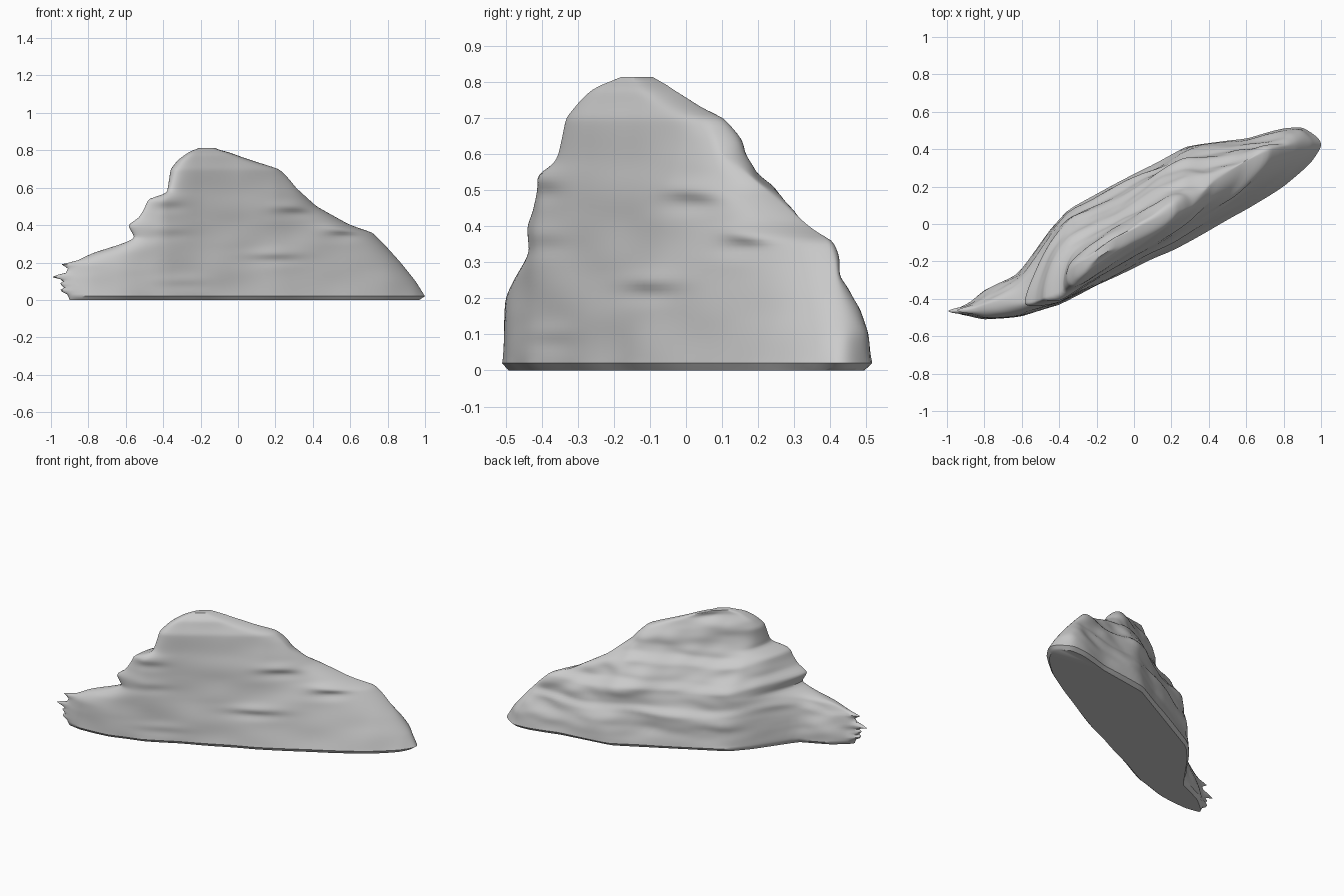
import bpy, bmesh, math
from mathutils import Vector, noise

cube = bpy.data.objects.get("Cube")
if cube:
    bpy.data.objects.remove(cube, do_unlink=True)


def lerp_table(table, t):
    """Linear interpolation through (key, value) pairs."""
    for (a, va), (b, vb) in zip(table, table[1:]):
        if t <= b:
            return va + (vb - va) * max(0, (t - a) / (b - a))
    return table[-1][1]


# End positions of the slab by height
LEFT_X = [(0, -.9), (.05, -.92), (.12, -.93), (.19, -.9), (.25, -.78), (.3, -.62), (.33, -.55),
          (.4, -.59), (.44, -.53), (.49, -.5), (.54, -.48), (.57, -.38), (.7, -.36), (.75, -.32),
          (.8, -.25), (.813, -.19)]
LEFT_Y = [(0, -.47), (.2, -.46), (.27, -.41), (.4, -.42), (.54, -.39), (.6, -.32), (.7, -.27),
          (.8, -.19), (.813, -.15)]
RIGHT_X = [(0, .97), (.02, 1), (.1, .95), (.2, .87), (.3, .78), (.36, .72), (.4, .6), (.5, .42),
           (.6, .31), (.65, .27), (.7, .22), (.75, .06), (.79, -.05), (.813, -.14)]
RIGHT_Y = [(0, .42), (.1, .43), (.3, .41), (.36, .39), (.4, .34), (.5, .22), (.6, .1), (.7, .07),
           (.75, 0), (.8, -.07), (.813, -.11)]

# Splinters at the left tip: height, reach
SPLINTERS = [(.05, .035), (.085, .03), (.125, .075), (.19, .045)]

# Footprint edges by x, and how far each face recedes by height
FRONT_Y = [(-1, -.49), (-.95, -.51), (-.8, -.52), (-.6, -.49), (-.4, -.43), (-.2, -.33), (0, -.24),
           (.2, -.15), (.6, .07), (.8, .19), (.95, .3), (1, .36)]
BACK_Y = [(-1, -.44), (-.87, -.4), (-.8, -.35), (-.62, -.27), (-.45, -.03), (-.35, .08), (-.2, .16),
          (.1, .32), (.27, .41), (.6, .46), (.8, .515), (.9, .53), (1, .5)]
FRONT_IN = [(0, .02), (.02, 0), (.7, 0), (.78, .03), (.813, .08)]
BACK_IN = [(0, .02), (.02, 0), (.15, .02), (.22, .03), (.25, .055), (.36, .07), (.4, .11), (.5, .15),
           (.54, .2), (.6, .23), (.7, .25), (.75, .27), (.813, .31)]

# Small overhanging notches in the front: x, z, width, depth
NOTCHES = [(.56, .36, .09, .045), (.3, .48, .1, .03), (.2, .23, .13, .025), (-.37, .51, .08, .015),
           (-.36, .36, .1, .01), (-.3, .09, .12, .01)]


def notch(x, z):
    total = 0
    for nx, nz, w, depth in NOTCHES:
        h = (z - nz) / .03
        total -= depth * h * math.exp(-h * h - ((x - nx) / w) ** 2)
    return total


def section(z, count=64):
    """Closed horizontal outline of the rock at one height."""
    lx, ly, rx, ry = (lerp_table(t, z) for t in (LEFT_X, LEFT_Y, RIGHT_X, RIGHT_Y))
    reach = max(r * max(0, 1 - abs(z - sz) / .02) for sz, r in SPLINTERS)
    bluntness = 16 - 8 * min(1, z / .4)
    ring = []
    for k in range(2 * count):
        u = -math.cos(math.pi * k / count)
        front = k < count
        x = lx + (rx - lx) * (u + 1) / 2
        axis = ly + (ry - ly) * (u + 1) / 2
        fullness = math.sqrt(max(0, 1 - abs(u) ** bluntness))
        rough = noise.noise(Vector((x * 4, z * 7, 3 if front else 9)))
        if front:
            # The face leans back further towards the right-hand end
            lean = max(.03, .15 + .3 * x) * z
            y = lerp_table(FRONT_Y, x) + lerp_table(FRONT_IN, z) + lean + notch(x, z) + .012 * rough
            y = min(y, axis - .015)
        else:
            # Strata ledges rise and fall along the back
            zz = min(.813, max(0, z + .07 * noise.noise(Vector((x * 3, 5, 2))) * min(1, z * 5)))
            rough += .4 * noise.noise(Vector((x * 9, z * 16, 4)))
            y = lerp_table(BACK_Y, x) - lerp_table(BACK_IN, zz) + .03 * rough * min(1, z * 8)
            y = max(y, axis + .015)
        tip = max(0, 1 - (u + 1) * 25)
        ring.append((x - reach * tip, axis + (y - axis) * fullness, z))
    return ring


# Rock body lofted through the sections
bm = bmesh.new()
STEPS = 70
heights = [0, .008] + [.02 + (.813 - .02) * i / STEPS for i in range(STEPS + 1)]
rings = [[bm.verts.new(p) for p in section(z)] for z in heights]
for low, high in zip(rings, rings[1:]):
    for i in range(len(low)):
        j = (i + 1) % len(low)
        bm.faces.new((low[i], low[j], high[j], high[i]))
bm.faces.new(rings[0][::-1])
bm.faces.new(rings[-1])

# Weather the surface slightly, keeping the ground rim and the splintered tip crisp
soft = [v for v in bm.verts if .03 < v.co.z and v.co.x > -.85]
for _ in range(2):
    bmesh.ops.smooth_vert(bm, verts=soft, factor=.5, use_axis_x=True, use_axis_y=True, use_axis_z=False)
bmesh.ops.recalc_face_normals(bm, faces=bm.faces)

mesh = bpy.data.meshes.new("rock_slab")
bm.to_mesh(mesh)
bm.free()
rock = bpy.data.objects.new("rock_slab", mesh)
bpy.context.collection.objects.link(rock)

stone = bpy.data.materials.new("grey_stone")
stone.use_nodes = True
colour = (.6, .6, .6, 1)
stone.diffuse_color = colour
stone.node_tree.nodes["Principled BSDF"].inputs["Base Color"].default_value = colour
mesh.materials.append(stone)

bpy.context.view_layer.objects.active = rock
rock.select_set(True)
bpy.ops.object.shade_smooth_by_angle(angle=math.radians(40))
